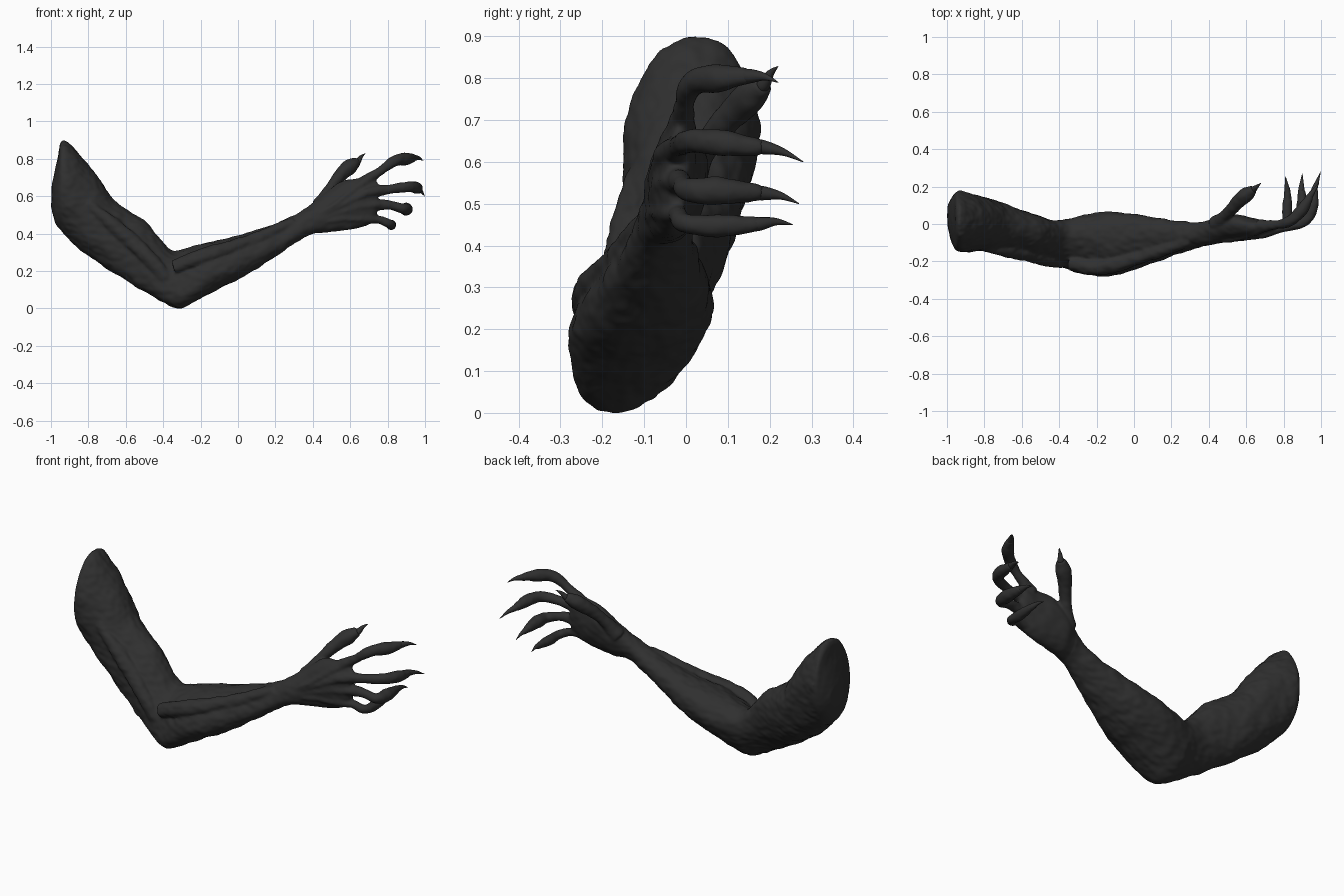
import bpy, bmesh, math
from mathutils import Vector, noise

if "Cube" in bpy.data.objects:
    bpy.data.objects.remove(bpy.data.objects["Cube"])

skin = bpy.data.materials.new("charcoal skin")
skin.diffuse_color = (0.029, 0.029, 0.029, 1)
skin.use_nodes = True
skin.node_tree.nodes["Principled BSDF"].inputs["Base Color"].default_value = skin.diffuse_color


def spline(rows, steps):
    """Catmull-Rom interpolation of equal-length number rows."""
    out = []
    n = len(rows)
    for i in range(n - 1):
        a, b, c, d = rows[max(i - 1, 0)], rows[i], rows[i + 1], rows[min(i + 2, n - 1)]
        for s in range(steps):
            t = s / steps
            out.append([0.5 * (2 * q + (r - p) * t + (2 * p - 5 * q + 4 * r - u) * t * t
                               + (3 * q - p - 3 * r + u) * t ** 3)
                        for p, q, r, u in zip(a, b, c, d)])
    out.append(list(rows[-1]))
    return out


def loft(bm, rings):
    """Skin a list of point rings and close both ends."""
    vs = [[bm.verts.new(p) for p in r] for r in rings]
    n = len(vs[0])
    faces = [bm.faces.new(vs[0]), bm.faces.new(vs[-1][::-1])]
    for a, b in zip(vs, vs[1:]):
        for i in range(n):
            j = (i + 1) % n
            faces.append(bm.faces.new((a[j], a[i], b[i], b[j])))
    bmesh.ops.recalc_face_normals(bm, faces=faces)


def tube(bm, pts, sides=14, steps=6):
    """Round tube through (x, y, z, radius) points."""
    path = spline(pts, steps)
    rings = []
    for i, p in enumerate(path):
        t = Vector(path[min(i + 1, len(path) - 1)][:3]) - Vector(path[max(i - 1, 0)][:3])
        t.normalize()
        u = t.cross(Vector((0.2, -0.3, 1))).normalized()
        w = t.cross(u)
        r = max(p[3], 0.0008)
        rings.append([Vector(p[:3]) + r * (math.cos(k * math.tau / sides) * u
                      + math.sin(k * math.tau / sides) * w) for k in range(sides)])
    loft(bm, rings)


def to_object(bm, name):
    me = bpy.data.meshes.new(name)
    bm.to_mesh(me)
    bm.free()
    ob = bpy.data.objects.new(name, me)
    bpy.context.collection.objects.link(ob)
    me.materials.append(skin)
    for f in me.polygons:
        f.use_smooth = True
    return ob


# Arm and palm sections: top x,z / bottom x,z / y min,max / sideways lean
sections = [
    (-.995, .66, -.998, .54, -.02, .10, 0),
    (-.965, .80, -.975, .455, -.11, .15, .01),
    (-.93, .90, -.93, .40, -.15, .175, .01),
    (-.79, .76, -.84, .31, -.145, .145, .02),
    (-.66, .58, -.68, .20, -.165, .10, .03),
    (-.50, .47, -.55, .12, -.19, .045, .04),
    (-.41, .37, -.43, .05, -.22, .02, .05),
    (-.345, .31, -.33, .0, -.25, .03, .06),
    (-.25, .33, -.25, .025, -.275, .05, .06),
    (-.16, .355, -.13, .09, -.28, .065, .05),
    (-.02, .385, .02, .165, -.245, .055, .04),
    (.15, .435, .20, .275, -.18, .025, .03),
    (.28, .49, .32, .355, -.14, .01, .02),
    (.38, .55, .40, .40, -.115, .015, .02),
    (.47, .62, .47, .405, -.10, .05, .02),
    (.55, .68, .55, .415, -.09, .05, .02),
    (.63, .695, .65, .43, -.08, .03, .01),
    (.71, .70, .71, .455, -.06, .02, .01),
    (.75, .67, .74, .48, -.045, .005, 0),
]
bm = bmesh.new()
rings = []
for xt, zt, xb, zb, y0, y1, lean in spline(sections, 5):
    mid = Vector(((xt + xb) / 2, (y0 + y1) / 2, (zt + zb) / 2))
    up = Vector(((xt - xb) / 2, lean, (zt - zb) / 2))
    half = math.sqrt(max(((y1 - y0) / 2) ** 2 - lean ** 2, 1e-4))
    rings.append([mid + up * math.cos(k * math.tau / 40)
                  + Vector((0, half * math.sin(k * math.tau / 40), 0)) for k in range(40)])
loft(bm, rings)

# Fingers: knuckle, mid bone, joint, pad, claw root, claw tip
fingers = {
    "thumb": [(.44, 0, .55), (.50, .055, .65), (.555, .115, .72), (.60, .155, .76),
              (.64, .185, .785), (.68, .22, .828)],
    "index": [(.67, -.01, .67), (.76, -.005, .735), (.84, .02, .79), (.905, .085, .80),
              (.945, .155, .805), (.99, .22, .79)],
    "middle": [(.70, -.03, .62), (.82, -.015, .64), (.92, .02, .65), (.955, .10, .643),
               (.965, .185, .635), (.998, .28, .60)],
    "ring": [(.69, -.03, .55), (.80, -.015, .553), (.885, .005, .532), (.90, .09, .53),
             (.895, .185, .525), (.90, .27, .50)],
    "little": [(.67, -.03, .48), (.75, -.02, .475), (.81, .0, .452), (.82, .08, .447),
               (.82, .175, .452), (.81, .255, .45)],
}
radii = (.036, .025, .029, .033, .019)
for name, pts in fingers.items():
    fat = {"thumb": 1.25, "little": .85}.get(name, 1)
    tube(bm, [(*p, r * fat) for p, r in zip(pts, radii)])
    if name != "thumb":     # tendon on the back of the hand, and knuckle
        k = Vector(pts[0])
        tube(bm, [(.38, -.085, .44 + .12 * (k.z - .45), .018),
                  (.54, -.078, .45 * .5 + k.z * .5 + .01, .017),
                  (k.x, k.y - .018, k.z, .026), (*pts[1], .02)])

# Raised muscle and bone cords along the arm
for cord in (
    [(-.80, -.12, .56, .03), (-.62, -.145, .40, .045), (-.45, -.19, .24, .04), (-.34, -.19, .08, .045)],
    [(-.32, -.18, .06, .045), (-.10, -.215, .19, .045), (.12, -.165, .29, .03), (.36, -.09, .43, .025)],
    [(-.34, -.21, .22, .04), (-.18, -.23, .28, .045), (.05, -.17, .35, .04), (.30, -.09, .46, .03)],
):
    tube(bm, cord)
raw = to_object(bm, "arm_blockout")

# Fuse everything into one skin
m = raw.modifiers.new("fuse", 'REMESH')
m.mode = 'VOXEL'
m.voxel_size = 0.0075
m = raw.modifiers.new("soften", 'SMOOTH')
m.factor = 0.5
m.iterations = 4
dg = bpy.context.evaluated_depsgraph_get()
fused = bpy.data.meshes.new_from_object(raw.evaluated_get(dg))
bpy.data.objects.remove(raw)

# Gnarled skin: lumps and fine wrinkles
bm = bmesh.new()
bm.from_mesh(fused)
bm.normal_update()
moves = []
for v in bm.verts:
    p = v.co
    amp = 1 if p.x < .4 else .6
    if p.x < -.94:
        amp = .3
    d = .006 * noise.noise(p * 11) + .004 * noise.noise(Vector((p.x * 22, p.y * 34, p.z * 34)))
    moves.append(v.normal * d * amp)
for v, d in zip(bm.verts, moves):
    v.co += d
    v.co.z = max(v.co.z, 0)
to_object(bm, "arm_and_hand")

# Claws
for name, pts in fingers.items():
    bm = bmesh.new()
    a, b, c = Vector(pts[3]), Vector(pts[4]), Vector(pts[5])
    mid = (b + c) / 2 + Vector((0, 0, .006))
    tube(bm, [(*a.lerp(b, .7), .017), (*b, .017), (*mid, .009), (*c, .001)], 10, 5)
    to_object(bm, name + "_claw")
